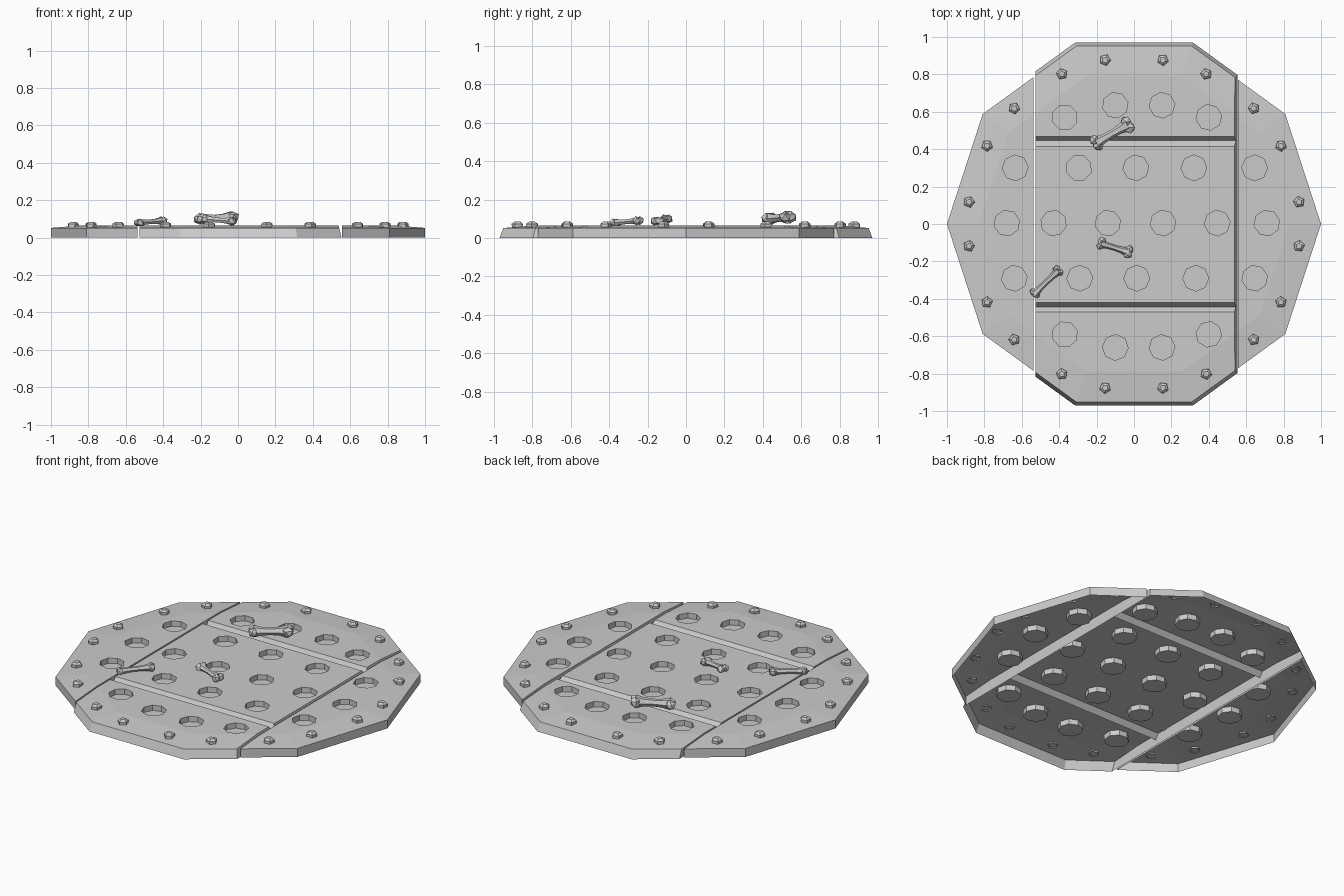
import bpy, bmesh, math, random
from mathutils import Vector, Matrix

random.seed(4)
cube = bpy.data.objects.get("Cube")
if cube:
    bpy.data.objects.remove(cube, do_unlink=True)

grey = bpy.data.materials.new("plain_grey")
grey.use_nodes = True
grey.diffuse_color = (0.6, 0.6, 0.6, 1)
grey.node_tree.nodes["Principled BSDF"].inputs["Base Color"].default_value = (0.6, 0.6, 0.6, 1)

RIM_Z, TOP_Z = 0.052, 0.066


def make_object(name, bm):
    bmesh.ops.recalc_face_normals(bm, faces=bm.faces[:])
    mesh = bpy.data.meshes.new(name)
    bm.to_mesh(mesh)
    bm.free()
    mesh.materials.append(grey)
    obj = bpy.data.objects.new(name, mesh)
    bpy.context.collection.objects.link(obj)
    return obj


def loft(bm, rings, cap_start=True, cap_end=True):
    """Join equal-sized rings of points with quads."""
    loops = [[bm.verts.new(p) for p in ring] for ring in rings]
    for a, b in zip(loops, loops[1:]):
        for i in range(len(a)):
            j = (i + 1) % len(a)
            bm.faces.new((a[i], a[j], b[j], b[i]))
    if cap_start:
        bm.faces.new(loops[0])
    if cap_end:
        bm.faces.new(loops[-1])


def ring(radius, z, sides=10, cx=0, cy=0, turn=0.0):
    steps = [turn + math.tau * i / sides for i in range(sides)]
    return [Vector((cx + radius * math.cos(a), cy + radius * math.sin(a), z)) for a in steps]


# Cutter for the round pockets, laid out in staggered rows
rows = {
    0.635: (-0.10, 0.15), 0.57: (-0.37, 0.40),
    0.30: (-0.635, -0.295, 0.01, 0.32, 0.645),
    0.005: (-0.68, -0.43, -0.14, 0.155, 0.445, 0.71),
    -0.29: (-0.64, -0.29, 0.015, 0.33, 0.645),
    -0.59: (-0.37, 0.40), -0.66: (-0.10, 0.15),
}
bm = bmesh.new()
for y, xs in rows.items():
    for x in xs:
        turn = random.random()
        loft(bm, [ring(0.069, z, 8, x, y, turn) for z in (0.034, 0.2)])
pockets = make_object("pocket_cutter", bm)

# Cutter for the two V grooves across the middle plate
bm = bmesh.new()
for low, apex, high in ((0.415, 0.446, 0.467), (-0.47, -0.443, -0.42)):
    profile = [(low, TOP_Z), (apex, 0.034), (high, TOP_Z), (high, 0.2), (low, 0.2)]
    loft(bm, [[Vector((x, y, z)) for y, z in profile] for x in (-0.7, 0.7)])
grooves = make_object("groove_cutter", bm)


def plate(name, base_radius, cuts, cutters):
    """Ten-sided slab with a sloped border, trimmed, pocketed, open underneath."""
    bm = bmesh.new()
    loft(bm, [ring(base_radius, 0), ring(1.0, RIM_Z), ring(0.83, TOP_Z)])
    for point, normal in cuts:
        geom = bm.verts[:] + bm.edges[:] + bm.faces[:]
        bmesh.ops.bisect_plane(bm, geom=geom, dist=1e-5, plane_co=point,
                               plane_no=normal, clear_outer=True)
        open_edges = [e for e in bm.edges if e.is_boundary]
        bmesh.ops.holes_fill(bm, edges=open_edges, sides=0)
    obj = make_object(name, bm)
    for cutter in cutters:
        mod = obj.modifiers.new("cut", 'BOOLEAN')
        mod.operation = 'DIFFERENCE'
        mod.solver = 'EXACT'
        mod.object = cutter
    graph = bpy.context.evaluated_depsgraph_get()
    mesh = bpy.data.meshes.new_from_object(obj.evaluated_get(graph))
    obj.modifiers.clear()
    bm = bmesh.new()
    bm.from_mesh(mesh)
    floor = [f for f in bm.faces if all(v.co.z < 0.001 for v in f.verts)]
    bmesh.ops.delete(bm, geom=floor, context='FACES')
    bm.to_mesh(mesh)
    bm.free()
    obj.data = mesh
    return obj


# Three plates separated by narrow seams
plate("middle_plate", 1.02,
      [((0.537, 0, TOP_Z), (1, 0, 0.25)), ((-0.527, 0, TOP_Z), (-1, 0, 0))],
      [pockets, grooves])
plate("left_plate", 1.0, [((0.556, 0, 0), (-1, 0, 0))], [pockets])
plate("right_plate", 1.0, [((-0.537, 0, 0), (1, 0, 0))], [pockets])
for cutter in (pockets, grooves):
    bpy.data.objects.remove(cutter, do_unlink=True)

# Five-sided bolts around the border, mirrored into four quadrants
bm = bmesh.new()
for angle in (7.6, 28, 44, 64.3, 80):
    a = math.radians(angle)
    for sx in (1, -1):
        for sy in (1, -1):
            x, y = sx * 0.89 * math.cos(a), sy * 0.89 * math.sin(a)
            turn = random.random() * 2
            loft(bm, [ring(r, z, 5, x, y, turn) for r, z in
                      ((0.03, 0.052), (0.031, 0.074), (0.016, 0.085))], cap_start=False)
make_object("bolts", bm)


def bone(name, start, end, shaft, knob):
    """Six-sided waisted shaft with a pair of lumpy knobs at each end."""
    start, end = Vector(start), Vector(end)
    axis = (end - start).normalized()
    side = axis.cross(Vector((0, 0, 1))).normalized()
    up = side.cross(axis)
    bm = bmesh.new()
    rings = []
    for t, width in ((0, 1.35), (0.25, 0.95), (0.5, 0.85), (0.75, 1), (1, 1.45)):
        centre = start.lerp(end, t)
        rings.append([centre + shaft * width * (side * math.cos(k * math.tau / 6)
                      + up * math.sin(k * math.tau / 6)) for k in range(6)])
    loft(bm, rings)
    for tip, size in ((start, 0.9), (end, 1.0)):
        for s in (-1, 1):
            place = Matrix.Translation(tip + side * s * knob * 0.55)
            lump = bmesh.ops.create_icosphere(bm, subdivisions=1, radius=knob * size,
                                              matrix=place)
            for v in lump["verts"]:
                v.co += Vector([random.uniform(-0.12, 0.12) * knob for _ in range(3)])
    make_object(name, bm)


# Scattered bones
bone("large_bone", (-0.20, 0.435, 0.10), (-0.035, 0.53, 0.108), 0.025, 0.033)
bone("long_bone", (-0.53, -0.37, 0.08), (-0.405, -0.25, 0.09), 0.016, 0.022)
bone("small_bone", (-0.175, -0.105, 0.10), (-0.03, -0.15, 0.088), 0.017, 0.025)
